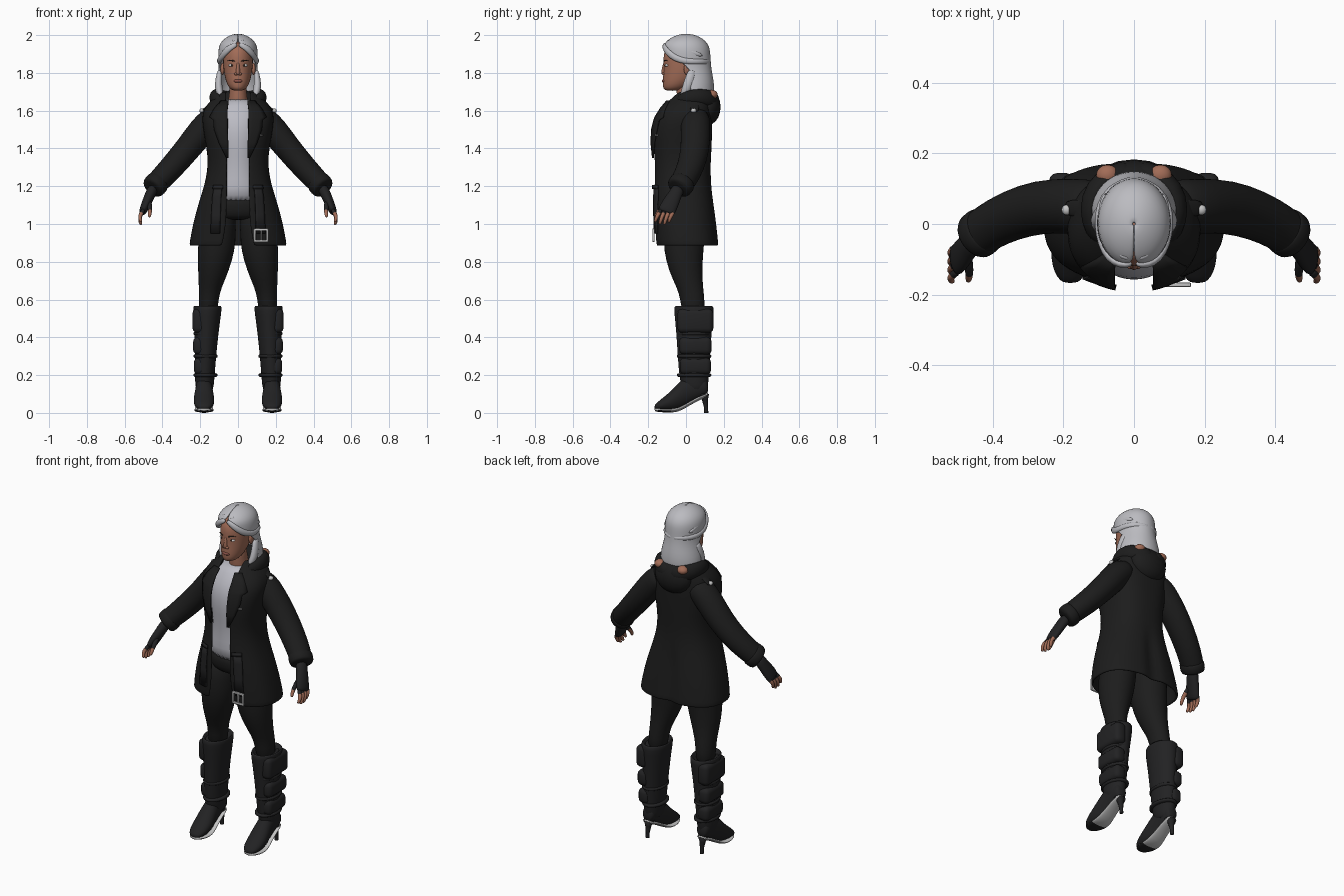
import bpy, bmesh, math
from mathutils import Vector, Matrix


def material(name, r, g, b):
    m = bpy.data.materials.new(name)
    m.diffuse_color = (r, g, b, 1)
    return m


CLOTH = material("black cloth", .012, .012, .012)
LEATHER = material("dark leather", .016, .016, .017)
HAIR = material("silver hair", .50, .50, .53)
SHIRT = material("pale shirt", .50, .50, .55)
SKIN = material("brown skin", .36, .15, .095)
LIPS = material("lips", .26, .085, .065)
METAL = material("pale metal", .55, .55, .55)
WHITE = material("eye white", .7, .7, .7)
DARK = material("dark brown", .03, .02, .015)


def finish(name, bm, mats, mirror=False, thick=0, sub=1, bevel=0):
    bmesh.ops.recalc_face_normals(bm, faces=bm.faces)
    me = bpy.data.meshes.new(name)
    bm.to_mesh(me)
    bm.free()
    for m in (mats if isinstance(mats, tuple) else (mats,)):
        me.materials.append(m)
    for p in me.polygons:
        p.use_smooth = True
    ob = bpy.data.objects.new(name, me)
    bpy.context.collection.objects.link(ob)
    if thick:
        s = ob.modifiers.new("thickness", 'SOLIDIFY')
        s.thickness, s.offset = thick, 0
    if bevel:
        b = ob.modifiers.new("bevel", 'BEVEL')
        b.width, b.segments = bevel, 3
    if sub:
        ob.modifiers.new("smooth", 'SUBSURF').levels = sub
    if mirror:
        ob.modifiers.new("mirror", 'MIRROR')
    return ob


def skin_rows(bm, rows, closed):
    vs = [[bm.verts.new(p) for p in r] for r in rows]
    for a, b in zip(vs, vs[1:]):
        for i in range(len(a) - (not closed)):
            j = (i + 1) % len(a)
            bm.faces.new((a[i], a[j], b[j], b[i]))
    return vs


def loft(name, rings, mats, plane='path', n=16, ref=(0, 1, 0), rule=None, **kw):
    """Rings are (x, y, z, radius u, radius v); plane is z, y or follows the path."""
    bm, rows = bmesh.new(), []
    for i, (x, y, z, ru, rv) in enumerate(rings):
        if plane == 'z':
            u, v = Vector((1, 0, 0)), Vector((0, 1, 0))
        elif plane == 'y':
            u, v = Vector((1, 0, 0)), Vector((0, 0, 1))
        else:
            a, b = rings[max(i - 1, 0)], rings[min(i + 1, len(rings) - 1)]
            t = (Vector(b[:3]) - Vector(a[:3])).normalized()
            v = Vector(ref)
            v = (v - t * v.dot(t)).normalized()
            u = t.cross(v)
        rows.append([Vector((x, y, z)) + u * ru * math.cos(k * math.tau / n)
                     + v * rv * math.sin(k * math.tau / n) for k in range(n)])
    vs = skin_rows(bm, rows, True)
    bm.faces.new(vs[0])
    bm.faces.new(vs[-1])
    if rule:
        for f in bm.faces:
            f.material_index = rule(f.calc_center_median())
    return finish(name, bm, mats, **kw)


def ring_point(row, a, p):
    z, rx, yf, yb = row[:4]
    s, c = math.sin(a), math.cos(a)
    return Vector((rx * math.copysign(abs(s) ** p, s),
                   (yf + yb) / 2 - (yb - yf) / 2 * math.copysign(abs(c) ** p, c), z))


def shell(name, rows, mats, p=1, n=40, vent=0, **kw):
    """Open sheet round the z axis; last row entry is the front opening half angle."""
    pts = []
    for r in rows:
        a0, line = math.radians(r[4]), []
        for k in range(n + 1):
            q = ring_point(r, a0 + (math.tau - 2 * a0) * k / n, p)
            if k == n // 2 and r[0] < vent:
                q.y -= .025
            line.append(q)
        pts.append(line)
    bm = bmesh.new()
    skin_rows(bm, pts, False)
    return finish(name, bm, mats, **kw)


def ball(name, c, r, mat, mirror=False):
    bm = bmesh.new()
    bmesh.ops.create_uvsphere(bm, u_segments=16, v_segments=10, radius=1,
                              matrix=Matrix.Translation(c) @ Matrix.Diagonal((*r, 1)))
    return finish(name, bm, mat, mirror=mirror, sub=0)


def box(name, c, h, mat, bevel, mirror=False):
    bm = bmesh.new()
    bmesh.ops.create_cube(bm, size=2, matrix=Matrix.Translation(c) @ Matrix.Diagonal((*h, 1)))
    return finish(name, bm, mat, mirror=mirror, sub=0, bevel=bevel)


# Coat: z, half width, front y, back y, opening half angle
coat = [(.885, .25, -.155, .168, 15), (.90, .25, -.157, .167, 14), (1.0, .232, -.163, .157, 11),
        (1.1, .205, -.167, .143, 12), (1.2, .172, -.167, .128, 15), (1.28, .155, -.163, .122, 17),
        (1.36, .153, -.168, .126, 17), (1.44, .167, -.176, .13, 16), (1.52, .18, -.171, .132, 15),
        (1.58, .185, -.148, .132, 15), (1.63, .16, -.112, .132, 19), (1.67, .115, -.075, .13, 28),
        (1.70, .09, -.045, .12, 40)]
shell("coat", coat, CLOTH, p=.8, vent=1.12, thick=.014)


def coat_y(x, z):
    for a, b in zip(coat, coat[1:]):
        if a[0] <= z <= b[0]:
            t = (z - a[0]) / (b[0] - a[0])
            rx, yf, yb = (a[i] + (b[i] - a[i]) * t for i in (1, 2, 3))
            s = min(abs(x) / rx, .99) ** 1.25
            return (yf + yb) / 2 - (yb - yf) / 2 * (1 - s * s) ** .4


def plate(name, rows, mat, off=.012, mirror=True, thick=.009):
    bm = bmesh.new()
    skin_rows(bm, [[(x0 + (x1 - x0) * k / 4, coat_y(x0 + (x1 - x0) * k / 4, z) - off, z)
                    for k in range(5)] for z, x0, x1 in rows], False)
    return finish(name, bm, mat, mirror=mirror, thick=thick, sub=0)


plate("lapel", [(1.65, .05, .09), (1.61, .055, .125), (1.565, .055, .15), (1.55, .055, .13),
                (1.5, .055, .125), (1.43, .052, .10), (1.35, .05, .06)], CLOTH)
plate("belt_strap", [(1.2, .085, .125), (1.14, .09, .135), (1.05, .093, .14), (.95, .095, .145)], LEATHER)
plate("belt_loop", [(1.205, .08, .13), (1.185, .08, .132)], LEATHER, off=.018)
plate("pocket_zip", [(1.473, .108, .13), (1.467, .108, .13)], METAL, mirror=False, thick=.006)

# Buckle frame on one strap
for dx, dz, hx, hz in ((-.033, 0, .006, .035), (.033, 0, .006, .035), (0, .03, .035, .006),
                       (0, -.03, .035, .006), (0, 0, .004, .03)):
    box("buckle_bar", (.122 + dx, -.172, .94 + dz), (hx, .006, hz), METAL, .003)

# Shirt and neck
loft("shirt", [(0, (r[2] + r[3]) / 2, r[0], r[1] - .03, (r[3] - r[2]) / 2 - .016) for r in coat[3:11]]
     + [(0, .01, 1.665, .068, .075)], SHIRT, 'z', n=32)
loft("neck", [(0, .015, 1.6, .06, .06), (0, .01, 1.66, .052, .06), (0, .005, 1.7, .045, .055),
              (0, .0, 1.77, .045, .055)], SKIN, 'z')

# Hood lying on the back, with its lining showing
loft("hood_rim", [(.085, -.055, 1.625, .02, .03), (.115, -.02, 1.66, .026, .036), (.128, .04, 1.675, .03, .042),
                  (.11, .1, 1.67, .034, .046), (.06, .138, 1.655, .038, .05), (-.002, .146, 1.645, .038, .052)],
     CLOTH, ref=(0, 0, 1), mirror=True)
ball("hood_bag", (0, .118, 1.62), (.115, .065, .095), CLOTH)
ball("hood_lining", (.075, .138, 1.685), (.032, .03, .024), SKIN, True)

# Sleeves, cuffs and shoulder studs
loft("sleeve", [(.09, .05, 1.575, .06, .07), (.14, .05, 1.55, .075, .08), (.19, .05, 1.495, .077, .08),
                (.265, .05, 1.40, .07, .078), (.35, .025, 1.30, .067, .073), (.415, -.01, 1.232, .062, .068),
                (.45, -.037, 1.195, .06, .066), (.456, -.043, 1.188, .055, .06)], CLOTH, mirror=True)
loft("cuff", [(.418, -.012, 1.228, .058, .064), (.424, -.017, 1.222, .067, .072),
              (.45, -.037, 1.192, .066, .071), (.456, -.042, 1.186, .056, .06)], CLOTH, mirror=True)
ball("shoulder_stud", (.19, .04, 1.60), (.015, .015, .012), METAL, True)
loft("shoulder_strap", [(.11, .045, 1.655, .006, .024), (.15, .045, 1.63, .007, .024),
                        (.2, .045, 1.59, .007, .024)], CLOTH, mirror=True)

# Hands: fingerless gloves, fingers skin below the knuckles
loft("glove", [(.445, -.035, 1.2, .03, .036), (.465, -.058, 1.155, .028, .036), (.485, -.082, 1.11, .026, .046),
               (.502, -.102, 1.07, .022, .047), (.507, -.107, 1.058, .016, .042)], LEATHER, mirror=True)
for k in range(4):
    y, drop = -.072 - .024 * k, (.012, 0, .002, .014)[k]
    loft("finger", [(.498, y + .012, 1.08, .012, .012), (.512, y, 1.055, .012, .012),
                    (.52, y - .008, 1.035 + drop / 2, .011, .011), (.518, y - .016, 1.01 + drop, .010, .010),
                    (.512, y - .02, .995 + drop, .007, .007)], (LEATHER, SKIN), n=8,
         rule=lambda c: int(c.z < 1.055), mirror=True)
loft("thumb", [(.472, -.085, 1.125, .015, .017), (.467, -.12, 1.095, .014, .015), (.466, -.143, 1.07, .012, .012),
               (.468, -.158, 1.045, .010, .010), (.47, -.161, 1.035, .006, .006)], (LEATHER, SKIN), n=8,
     rule=lambda c: int(c.z < 1.085), mirror=True)

# Leggings
loft("hips", [(0, -.005, 1.16, .14, .12), (0, -.005, 1.1, .17, .125), (0, -.005, 1.04, .17, .115),
              (0, -.005, 1.02, .12, .08)], CLOTH, 'z', n=24)
loft("leg", [(.095, 0, 1.1, .085, .11), (.108, -.008, .96, .1, .113), (.115, -.013, .86, .101, .107),
             (.13, -.003, .75, .083, .09), (.148, .022, .66, .06, .07), (.156, .035, .6, .053, .065),
             (.16, .04, .5, .05, .06)], CLOTH, 'z', mirror=True)

# Boots
loft("boot_shaft", [(.16, .04, .53, .055, .075), (.162, .04, .57, .068, .09), (.162, .042, .565, .078, .108),
                    (.163, .042, .52, .074, .104), (.167, .042, .42, .064, .094), (.172, .042, .3, .057, .087),
                    (.176, .043, .2, .053, .08), (.177, .045, .15, .05, .073), (.177, .05, .1, .042, .06)],
     LEATHER, 'z', n=20, mirror=True)
for z, h, hy, x in ((.487, .064, .095, .205), (.355, .046, .086, .202), (.247, .044, .083, .198)):
    box("shin_pad", (x, .05, z), (.036, hy, h), LEATHER, .026, True)
for z in (.42, .3, .2):
    loft("boot_band", [(.172, .043, z + .012, .058, .086), (.172, .043, z + .006, .066, .094),
                       (.172, .043, z - .006, .066, .094), (.172, .043, z - .012, .056, .084)],
         LEATHER, 'z', mirror=True)
# Foot stations: y, half width, underside z, top z
foot = [(.118, .028, .1, .16), (.1, .038, .088, .2), (.05, .042, .066, .21), (0, .046, .036, .2),
        (-.04, .053, .014, .16), (-.08, .057, .01, .115), (-.12, .052, .011, .083),
        (-.15, .04, .014, .058), (-.168, .02, .018, .04)]
loft("foot", [(.18, y, (a + b) / 2, w, (b - a) / 2) for y, w, a, b in foot], LEATHER, 'y', mirror=True)
loft("sole", [(.18, y, a + .002, w * .98, .011) for y, w, a, b in foot], (METAL, LEATHER), 'y', n=12,
     rule=lambda c: int(c.y < -.06 and c.z < .012), mirror=True)
loft("heel", [(.18, .092, .1, .032, .03), (.18, .1, .07, .018, .016), (.18, .106, .03, .011, .011),
              (.18, .107, .004, .011, .011), (.18, .107, 0, .011, .011)], LEATHER, 'z', n=12, mirror=True, sub=0)

# Head: z, half width, front y, back y
head = [(1.705, .026, -.108, -.04), (1.718, .044, -.121, 0), (1.74, .059, -.124, .03), (1.78, .071, -.122, .07),
        (1.83, .078, -.118, .09), (1.88, .081, -.122, .1), (1.93, .075, -.112, .1), (1.965, .05, -.07, .07)]
loft("head", [(0, (f + b) / 2, z, w, (b - f) / 2) for z, w, f, b in head], SKIN, 'z', n=24)
loft("nose_bridge", [(0, -.112, 1.86, .008, .008), (0, -.115, 1.83, .009, .012), (0, -.12, 1.8, .013, .013),
                     (0, -.116, 1.787, .012, .01)], SKIN, 'z', n=10)
ball("nose_wing", (.011, -.117, 1.795), (.009, .011, .008), SKIN, True)
ball("lips", (0, -.117, 1.757), (.025, .011, .009), LIPS)
ball("eye", (.033, -.1, 1.84), (.017, .011, .008), WHITE, True)
ball("iris", (.032, -.108, 1.84), (.006, .005, .006), DARK, True)
loft("eyebrow", [(.014, -.119, 1.86, .003, .004), (.036, -.113, 1.868, .003, .004),
                 (.058, -.095, 1.862, .002, .002)], DARK, n=8, ref=(0, 0, 1), mirror=True)
ball("ear", (.082, .008, 1.82), (.011, .02, .032), SKIN, True)

# Hair: swept-back cap falling behind the ears
shell("hair", [(1.66, .105, -.06, .135, 92), (1.69, .118, -.07, .145, 84), (1.75, .11, -.08, .142, 84),
               (1.80, .1, -.1, .132, 98), (1.84, .098, -.115, .126, 86), (1.88, .1, -.12, .124, 60),
               (1.915, .1, -.122, .122, 40), (1.94, .096, -.122, .116, 12), (1.965, .082, -.102, .1, 0),
               (1.985, .057, -.07, .072, 0), (1.998, .028, -.035, .036, 0), (2.002, .002, -.002, .002, 0)],
      HAIR, n=32, thick=.012)
loft("swept_lock", [(.004, -.112, 1.952, .008, .012), (.035, -.118, 1.94, .011, .016), (.07, -.1, 1.91, .012, .018),
                    (.093, -.055, 1.875, .012, .018), (.102, 0, 1.862, .011, .016), (.1, .05, 1.86, .01, .014),
                    (.07, .105, 1.86, .01, .014), (-.002, .13, 1.855, .01, .014)], HAIR, ref=(0, 0, 1), mirror=True)
loft("upper_lock", [(.01, -.1, 1.968, .008, .01), (.05, -.085, 1.957, .009, .013), (.085, -.03, 1.93, .01, .014),
                    (.098, .03, 1.91, .009, .013), (.08, .09, 1.89, .008, .01)], HAIR, ref=(0, 0, 1), mirror=True)
loft("side_lock", [(.095, .035, 1.82, .012, .02), (.102, .02, 1.77, .018, .026), (.104, .005, 1.72, .021, .026),
                   (.094, -.012, 1.685, .018, .02), (.083, -.02, 1.665, .008, .01)], HAIR, mirror=True)
